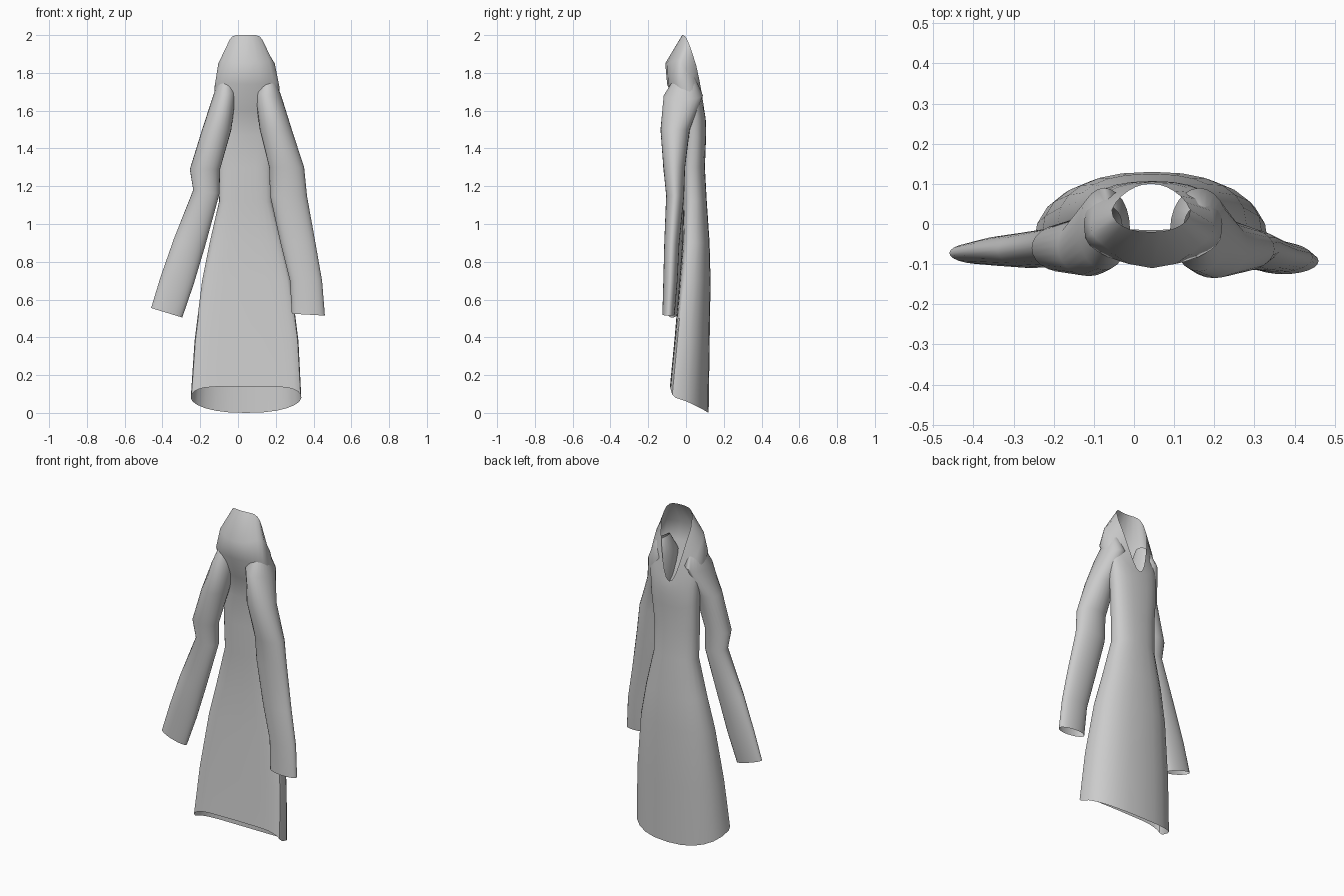
import bpy, bmesh
from math import sin, cos, pi, copysign

SEGS = 24

old = bpy.data.objects.get("Cube")
if old:
    bpy.data.objects.remove(old)

# One plain grey cloth
cloth = bpy.data.materials.new("grey_cloth")
cloth.use_nodes = True
GREY = (0.6, 0.6, 0.6, 1)
cloth.diffuse_color = GREY
cloth.node_tree.nodes["Principled BSDF"].inputs["Base Color"].default_value = GREY


def soften(value, power):
    return copysign(abs(value) ** power, value)


def loft(name, rings):
    """Open shell through rings of equal point count."""
    bm = bmesh.new()
    loops = [[bm.verts.new(p) for p in ring] for ring in rings]
    for a, b in zip(loops, loops[1:]):
        for i in range(SEGS):
            j = (i + 1) % SEGS
            bm.faces.new((a[i], a[j], b[j], b[i]))
    bmesh.ops.recalc_face_normals(bm, faces=bm.faces)
    mesh = bpy.data.meshes.new(name)
    bm.to_mesh(mesh)
    bm.free()
    mesh.materials.append(cloth)
    obj = bpy.data.objects.new(name, mesh)
    bpy.context.collection.objects.link(obj)
    bpy.ops.object.select_all(action='DESELECT')
    obj.select_set(True)
    bpy.context.view_layer.objects.active = obj
    bpy.ops.object.shade_smooth_by_angle(angle=0.8)
    return obj


def body_ring(heights, xl, xr, yf, ym, yb, ridge=0, front=0.7, back=0.85, taper=0):
    """Ring with front, side and back heights; ym is the depth of its widest point."""
    zf, zs, zb = heights
    points = []
    for i in range(SEGS):
        a = 2 * pi * i / SEGS
        c = cos(a)
        power = front if c > 0 else back
        half = (xr - xl) / 2 * (1 + taper * min(c, 0))
        x = (xl + xr) / 2 + half * soften(sin(a), power)
        depth = ym - yf if c > 0 else yb - ym
        y = ym - depth * soften(c, power) - ridge * max(c, 0) ** 6
        z = zs + (zf - zb) / 2 * c + ((zf + zb) / 2 - zs) * c * c
        points.append((x, y, z))
    return points


# Dress body: flat front, rounded back, raised front hem, high neck slit at the back
loft("dress_body", [
    body_ring((.14, .08, .00), -.25, .335, -.085, -.055, .12, front=.4),
    body_ring((.40, .38, .36), -.23, .32, -.06, -.03, .125, front=.5),
    body_ring((.70, .70, .70), -.19, .28, -.035, .00, .13, front=.6),
    body_ring((.90, .90, .90), -.15, .235, -.02, .02, .125),
    body_ring((1.12, 1.12, 1.12), -.10, .18, -.015, .03, .11),
    body_ring((1.30, 1.30, 1.30), -.105, .18, -.02, .03, .10),
    body_ring((1.47, 1.47, 1.43), -.11, .195, -.015, .04, .105),
    body_ring((1.60, 1.60, 1.49), -.115, .205, -.025, .03, .107, .02),
    body_ring((1.74, 1.72, 1.53), -.125, .22, -.08, .00, .106, .02, .6),
    body_ring((1.85, 1.82, 1.56), -.108, .198, -.06, .00, .104, .05),
    body_ring((2.00, 1.90, 1.58), -.055, .14, -.02, .035, .10, 0, .9, .9, .3),
])


def sleeve_ring(z, xa, xb, yf, yb, tilt=0):
    points = []
    for i in range(SEGS):
        a = 2 * pi * i / SEGS
        s = sin(a)
        points.append(((xa + xb) / 2 + (xb - xa) / 2 * s,
                       (yf + yb) / 2 - (yb - yf) / 2 * cos(a),
                       z - tilt * s))
    return points


# Sleeves, shoulder to open cuff, each hanging in its own pose
loft("left_sleeve", [
    sleeve_ring(1.78, .125, .20, -.055, .045, .02),
    sleeve_ring(1.68, .09, .235, -.118, .09, .02),
    sleeve_ring(1.50, .115, .285, -.135, .02),
    sleeve_ring(1.30, .165, .35, -.12, -.005),
    sleeve_ring(1.15, .17, .365, -.105, -.01),
    sleeve_ring(.90, .225, .41, -.115, -.035),
    sleeve_ring(.70, .275, .445, -.12, -.045),
    sleeve_ring(.52, .285, .46, -.125, -.06, .005),
])
loft("right_sleeve", [
    sleeve_ring(1.78, -.105, -.03, -.055, .045, -.02),
    sleeve_ring(1.68, -.138, -.01, -.115, .09, -.02),
    sleeve_ring(1.50, -.19, -.035, -.13, .02),
    sleeve_ring(1.29, -.255, -.095, -.12, .00),
    sleeve_ring(1.17, -.237, -.098, -.105, -.005, .01),
    sleeve_ring(.90, -.34, -.175, -.11, -.02, .02),
    sleeve_ring(.70, -.41, -.235, -.105, -.03, .02),
    sleeve_ring(.53, -.46, -.295, -.10, -.045, .025),
])
